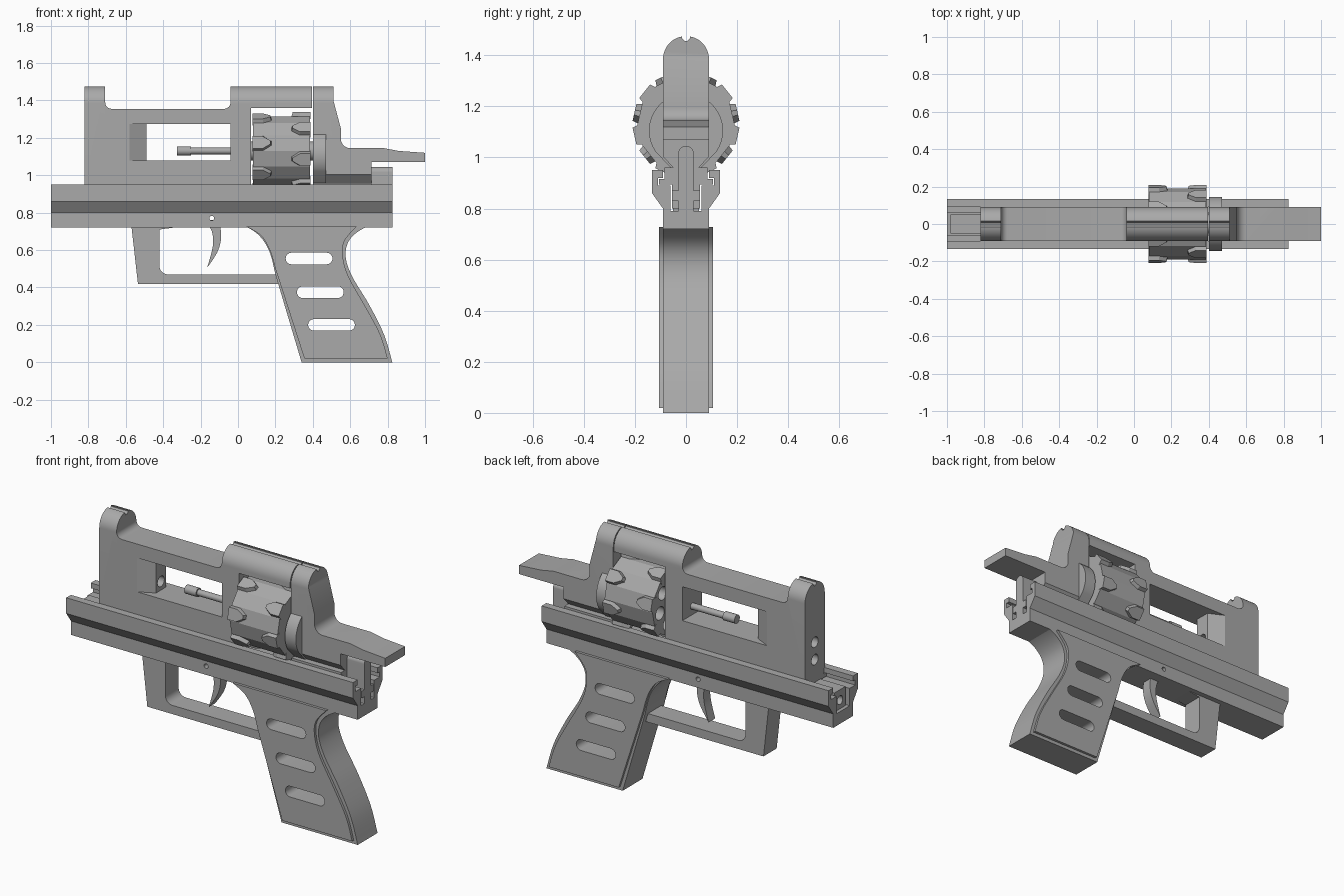
import bpy, bmesh, math
from mathutils import Vector, Matrix

default_cube = bpy.data.objects.get("Cube")
if default_cube:
    bpy.data.objects.remove(default_cube, do_unlink=True)

# One plain grey for the whole model
grey = bpy.data.materials.new("plain_grey")
grey.use_nodes = True
colour = (.4, .4, .4, 1)
grey.diffuse_color = colour
grey.node_tree.nodes["Principled BSDF"].inputs["Base Color"].default_value = colour


def finish(name, mesh_builder):
    """Turn a bmesh into a named object with the shared material."""
    bmesh.ops.recalc_face_normals(mesh_builder, faces=mesh_builder.faces)
    mesh = bpy.data.meshes.new(name)
    mesh_builder.to_mesh(mesh)
    mesh_builder.free()
    mesh.materials.append(grey)
    obj = bpy.data.objects.new(name, mesh)
    bpy.context.collection.objects.link(obj)
    return obj


def prism(name, points, start, end, axis="y"):
    """Extrude an outline: (x, z) points along y, or (y, z) points along x."""
    bm = bmesh.new()
    place = (lambda a, b, d: (a, d, b)) if axis == "y" else (lambda a, b, d: (d, a, b))
    lower = [bm.verts.new(place(a, b, start)) for a, b in points]
    upper = [bm.verts.new(place(a, b, end)) for a, b in points]
    bm.faces.new(lower)
    bm.faces.new(upper)
    count = len(points)
    for i in range(count):
        j = (i + 1) % count
        bm.faces.new((lower[i], lower[j], upper[j], upper[i]))
    return finish(name, bm)


def box(name, x, y, z):
    return prism(name, [(x[0], z[0]), (x[1], z[0]), (x[1], z[1]), (x[0], z[1])], *y)


def arc(a, b, radius, start, end, steps=12):
    """Points on a circle arc, angles in degrees."""
    angles = [math.radians(start + (end - start) * i / steps) for i in range(steps + 1)]
    return [(a + radius * math.cos(t), b + radius * math.sin(t)) for t in angles]


def rod(name, x0, x1, radius, y, z, sides=32):
    return prism(name, arc(y, z, radius, 0, 360, sides)[:-1], x0, x1, "x")


def smooth_path(points, steps=6):
    """Catmull-Rom path through the points."""
    pts = [Vector(p) for p in [points[0]] + points + [points[-1]]]
    path = []
    for a, b, c, d in zip(pts, pts[1:], pts[2:], pts[3:]):
        for i in range(steps):
            t = i / steps
            p = b + (c - a) * t / 2 + (a - b * 2.5 + c * 2 - d / 2) * t * t
            path.append(tuple(p + (b * 3 - a - c * 3 + d) / 2 * t ** 3))
    return path + [points[-1]]


def slot(x, z, length, height):
    """Rounded slot outline."""
    r, half = height / 2, length / 2 - height / 2
    return arc(x + half, z, r, -90, 90) + arc(x - half, z, r, 90, 270)


def combine(obj, tool, operation="DIFFERENCE"):
    """Apply a boolean and discard the tool object."""
    mod = obj.modifiers.new("cut", "BOOLEAN")
    mod.operation, mod.solver, mod.object = operation, "EXACT", tool
    bpy.context.view_layer.objects.active = obj
    bpy.ops.object.modifier_apply(modifier=mod.name)
    bpy.data.objects.remove(tool, do_unlink=True)


def mirrored(points):
    """Close a half outline by mirroring it across the centre plane."""
    return points + [(-a, b) for a, b in reversed(points)]


def arch(name, x0, x1):
    """Round-topped section with a sighting groove."""
    half = [(.09, .8)] + arc(0, 1.385, .09, 0, 80) + [(.016, 1.468), (.005, 1.455)]
    return prism(name, mirrored(half), x0, x1, "x")


W = .09          # half width of the body
AXIS = 1.13      # height of the drum axis

# Rail: long channel with an undercut slot
rail_half = [(W, .72), (W, .8), (.133, .86), (.133, .95), (.09, .95), (.09, .92),
             (.11, .92), (.11, .89), (.06, .89), (.06, .79)]
prism("rail", mirrored(rail_half), -1, .825, "x")

# Block at the muzzle end of the rail
muzzle_block = box("muzzle_block", (-.98, -.8), (-.05, .05), (.78, .9))
combine(muzzle_block, rod("cutter", -1.1, -.85, .025, 0, .84))

# Lug that rides in the rail, and rear latch post
lug_half = [(.055, .8), (.055, .895), (.105, .895), (.105, .915), (.085, .915), (.085, .96)]
prism("frame_lug", mirrored(lug_half), -.82, .07, "x")
prism("drum_floor", [(-.055, .8), (.055, .8), (.055, .9), (-.055, .9)], .07, .4, "x")
prism("latch_post", mirrored([(.03, .78)] + arc(0, 1.015, .03, 0, 90)[:-1]), .715, .825, "x")
prism("latch_crosspiece", mirrored([(.055, .83), (.055, .87)]), .715, .825, "x")

# Upper frame: front tower, top bar, top strap over the drum
frame_outline = ([(-.82, .95), (-.82, 1.48), (-.71, 1.48)]
                 + arc(-.675, 1.39, .035, 180, 270, 6) + arc(-.075, 1.39, .035, 270, 360, 6)
                 + [(-.04, 1.48), (.395, 1.48), (.395, 1.36), (.07, 1.36), (.07, .95)])
frame = prism("upper_frame", frame_outline, -W, W)
combine(frame, arch("cutter", -1, 1), "INTERSECT")
combine(frame, box("cutter", (-.49, -.04), (-.2, .2), (1.08, 1.275)))
for side in (-1, 1):
    # Ramped recess leading into the window
    ramp = [(-.58, W), (-.49, .045), (-.45, .045), (-.45, .12), (-.58, .12)]
    tool = prism("cutter", [(x, 0) for x, y in ramp] and
                 [(x, side * y) for x, y in ramp], 1.08, 1.275)
    tool.data.transform(Matrix(((1, 0, 0, 0), (0, 0, 1, 0), (0, 1, 0, 0), (0, 0, 0, 1))))
    tool.data.flip_normals()
    combine(frame, tool)
for height in (AXIS, AXIS - .1):
    combine(frame, rod("cutter", -.9, -.45, .03, 0, height))

# Ejector rod with a thicker tip
rod("ejector_rod", -.27, .08, .018, 0, AXIS)
rod("ejector_tip", -.325, -.25, .025, 0, AXIS)

# Drum with seven chambers
drum = rod("drum", .08, .385, .19, 0, AXIS, 14)
drum_step = 360 / 7
for k in range(7):
    t = math.radians(90 + k * drum_step)
    combine(drum, rod("cutter", 0, .36, .038, .125 * math.cos(t), AXIS + .125 * math.sin(t), 20))
rod("drum_pivot", .06, .41, .05, 0, AXIS)

# Pointed lugs around both ends of the drum, staggered
lug_outline = [(0, -.042), (.06, -.042), (.105, -.012), (.105, .012), (.06, .042), (0, .042)]


def drum_lug(name, x, direction, angle):
    bm = bmesh.new()
    rings = []
    for radius, scale in ((.17, 1), (.207, .8)):
        rings.append([bm.verts.new((x + direction * a * (scale + 1) / 2, b * scale, radius))
                      for a, b in lug_outline])
    bm.faces.new(rings[0])
    bm.faces.new(rings[1])
    for i in range(len(lug_outline)):
        j = (i + 1) % len(lug_outline)
        bm.faces.new((rings[0][i], rings[0][j], rings[1][j], rings[1][i]))
    turn = Matrix.Translation((0, 0, AXIS)) @ Matrix.Rotation(math.radians(angle), 4, "X")
    bmesh.ops.transform(bm, matrix=turn, verts=bm.verts)
    finish(name, bm)


for k in range(7):
    drum_lug("drum_front_lug", .078, 1, (k + .5) * drum_step)
    drum_lug("drum_rear_lug", .387, -1, k * drum_step)

# Rear frame with the pull handle
rear_outline = ([(.4, .96), (.4, 1.48), (.51, 1.48), (.51, 1.4), (.55, 1.25)]
                + arc(.6, 1.195, .05, 180, 270, 6)
                + [(.78, 1.145), (.86, 1.13), (1, 1.12), (1, 1.07), (.715, 1.07), (.715, .96)])
rear_frame = prism("rear_frame", rear_outline, -W, W)
combine(rear_frame, arch("cutter", 0, 1.2), "INTERSECT")
keel = prism("cutter", mirrored([(.05, .9), (.05, .96), (.1, 1.015), (.1, 1.6)]), .3, 1.2, "x")
combine(rear_frame, keel, "INTERSECT")
prism("rear_lug", mirrored(lug_half), .4, .715, "x")

# Recoil shield behind the drum, tapering to the rail
prism("recoil_shield", arc(0, 1.105, .145, -35, 215, 32) + [(-.05, .95), (.05, .95)],
      .4, .47, "x")

# Grip and underside of the body
back_strap = smooth_path([(.82, .75), (.69, .725), (.6, .66), (.575, .57), (.61, .46),
                          (.7, .31), (.78, .15), (.825, 0)])
front_strap = [(.34, 0), (.2, .47)]
throat = smooth_path([(.2, .47), (.165, .6), (.1, .69), (0, .74), (-.12, .755), (-.27, .735)])
grip = prism("grip", [(.825, .76)] + back_strap + front_strap + throat[1:] + [(-.27, .76)], -W, W)

# Trigger guard
guard_outline = ([(-.57, .73), (-.535, .42), (.22, .42), (.2, .47)]
                 + arc(-.375, .515, .045, 270, 180, 6) + [(-.42, .71), (-.27, .73), (-.27, .76)])
prism("trigger_guard", guard_outline, -.06, .06)

# Grip panels with through slots
panel_back = smooth_path([(.635, .727), (.57, .65), (.56, .57), (.59, .46), (.68, .3),
                          (.76, .15), (.8, .02)])
panel_front = smooth_path([(.2, .5), (.17, .6), (.12, .68), (.04, .727)])
panel_outline = panel_back + [(.355, .02)] + panel_front
panels = [prism("grip_panel", panel_outline, side * .08, side * .105) for side in (-1, 1)]
for x, z in ((.38, .555), (.44, .375), (.5, .2)):
    for part in [grip] + panels:
        combine(part, prism("cutter", slot(x, z, .25, .062), -.2, .2))

# Trigger
trigger_front = smooth_path([(-.18, .76), (-.14, .7), (-.135, .62), (-.165, .505)])
trigger_back = smooth_path([(-.165, .505), (-.11, .59), (-.09, .67), (-.1, .76)])
prism("trigger", trigger_front + trigger_back[1:], -.03, .03)

# Pin hole through the body above the trigger
for part in (bpy.data.objects["rail"], grip):
    combine(part, prism("cutter", arc(-.14, .77, .013, 0, 360, 16)[:-1], -.2, .2))

# Smooth the rounded surfaces, keep edges sharp
for obj in bpy.context.scene.objects:
    obj.select_set(obj.type == "MESH")
bpy.ops.object.shade_smooth_by_angle(angle=math.radians(24))
